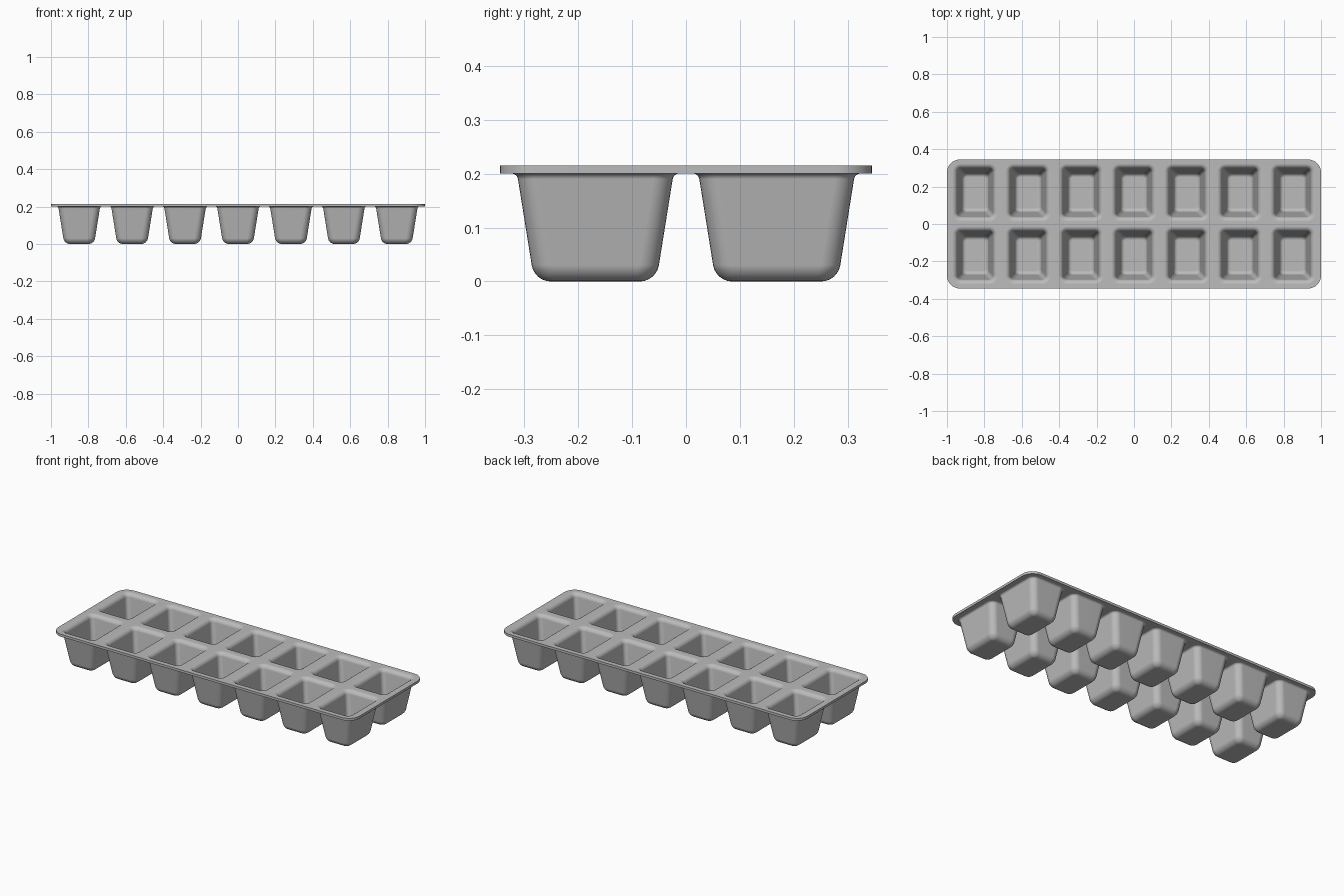
import bpy, bmesh
from math import sin, cos, pi, atan

cube = bpy.data.objects.get("Cube")
if cube:
    bpy.data.objects.remove(cube, do_unlink=True)

# Sheet and cup dimensions
COLS, PITCH_X, ROW_Y = 7, 0.283, 0.168
BASE_X, BASE_Y, SLOPE = 0.080, 0.113, 0.16
SHEET_Z, THICKNESS = 0.2, 0.0145
FLOOR_R, FLARE_R, CORNER_R = 0.036, 0.012, 0.036


def rounded_ring(bm, cx, cy, hx, hy, r, z, seg=6):
    """Vertices of a rounded rectangle, anticlockwise."""
    ring = []
    for q, (sx, sy) in enumerate([(1, 1), (-1, 1), (-1, -1), (1, -1)]):
        for i in range(seg + 1):
            a = (q + i / seg) * pi / 2
            ring.append(bm.verts.new((cx + sx * (hx - r) + r * cos(a),
                                      cy + sy * (hy - r) + r * sin(a), z)))
    return ring


def loop_edges(bm, ring):
    return [bm.edges.get((a, b)) or bm.edges.new((a, b))
            for a, b in zip(ring, ring[1:] + ring[:1])]


def cup_profile(seg=6):
    """Outward offset and height, from the floor up to the flared mouth."""
    tilt = atan(SLOPE)
    c = SLOPE * FLOOR_R - FLOOR_R / cos(tilt)
    pts = []
    for i in range(seg + 1):
        a = -pi / 2 + (pi / 2 - tilt) * i / seg
        pts.append((c + FLOOR_R * cos(a), FLOOR_R + FLOOR_R * sin(a)))
    zc = SHEET_Z - FLARE_R
    c = SLOPE * zc + FLARE_R / cos(tilt)
    for i in range(seg + 1):
        a = pi - tilt - (pi / 2 - tilt) * i / seg
        pts.append((c + FLARE_R * cos(a), zc + FLARE_R * sin(a)))
    return pts


def add_cup(bm, cx, cy):
    """Loft one cup and return its mouth edges."""
    rings = []
    for w, z in cup_profile():
        r = CORNER_R + min(w, 0) + max(0, w - SLOPE * SHEET_Z)
        rings.append(rounded_ring(bm, cx, cy, BASE_X + w, BASE_Y + w, r, z))
    bm.faces.new(rings[0])
    for low, high in zip(rings, rings[1:]):
        n = len(low)
        for i in range(n):
            j = (i + 1) % n
            bm.faces.new((low[i], low[j], high[j], high[i]))
    return loop_edges(bm, rings[-1])


# Tray surface: cups joined to a flat sheet with rounded corners
bm = bmesh.new()
edges = loop_edges(bm, rounded_ring(bm, 0, 0, 1, 0.345, 0.07, SHEET_Z, 8))
for col in range(COLS):
    for side in (-1, 1):
        edges += add_cup(bm, (col - (COLS - 1) / 2) * PITCH_X, side * ROW_Y)
bmesh.ops.triangle_fill(bm, edges=edges, use_beauty=True, normal=(0, 0, 1))
bmesh.ops.recalc_face_normals(bm, faces=bm.faces)
# Make every normal point to the inside of the cups
floor = min(bm.faces, key=lambda f: f.calc_center_median().z)
if floor.normal.z < 0:
    bmesh.ops.reverse_faces(bm, faces=bm.faces)
mesh = bpy.data.meshes.new("ice_tray")
bm.to_mesh(mesh)
bm.free()
tray = bpy.data.objects.new("ice_tray", mesh)
bpy.context.collection.objects.link(tray)

# Grey plastic
grey = bpy.data.materials.new("grey_plastic")
grey.use_nodes = True
colour = (0.5, 0.5, 0.5, 1)
grey.diffuse_color = colour
grey.node_tree.nodes["Principled BSDF"].inputs["Base Color"].default_value = colour
mesh.materials.append(grey)

# Wall thickness, then smooth shading with a crisp rim
solid = tray.modifiers.new("wall", 'SOLIDIFY')
solid.thickness = THICKNESS
solid.offset = 1
solid.use_even_offset = True
bpy.context.view_layer.objects.active = tray
tray.select_set(True)
bpy.ops.object.modifier_apply(modifier=solid.name)
bpy.ops.object.shade_smooth_by_angle(angle=0.6)
weighted = tray.modifiers.new("even_shading", 'WEIGHTED_NORMAL')
weighted.keep_sharp = True
